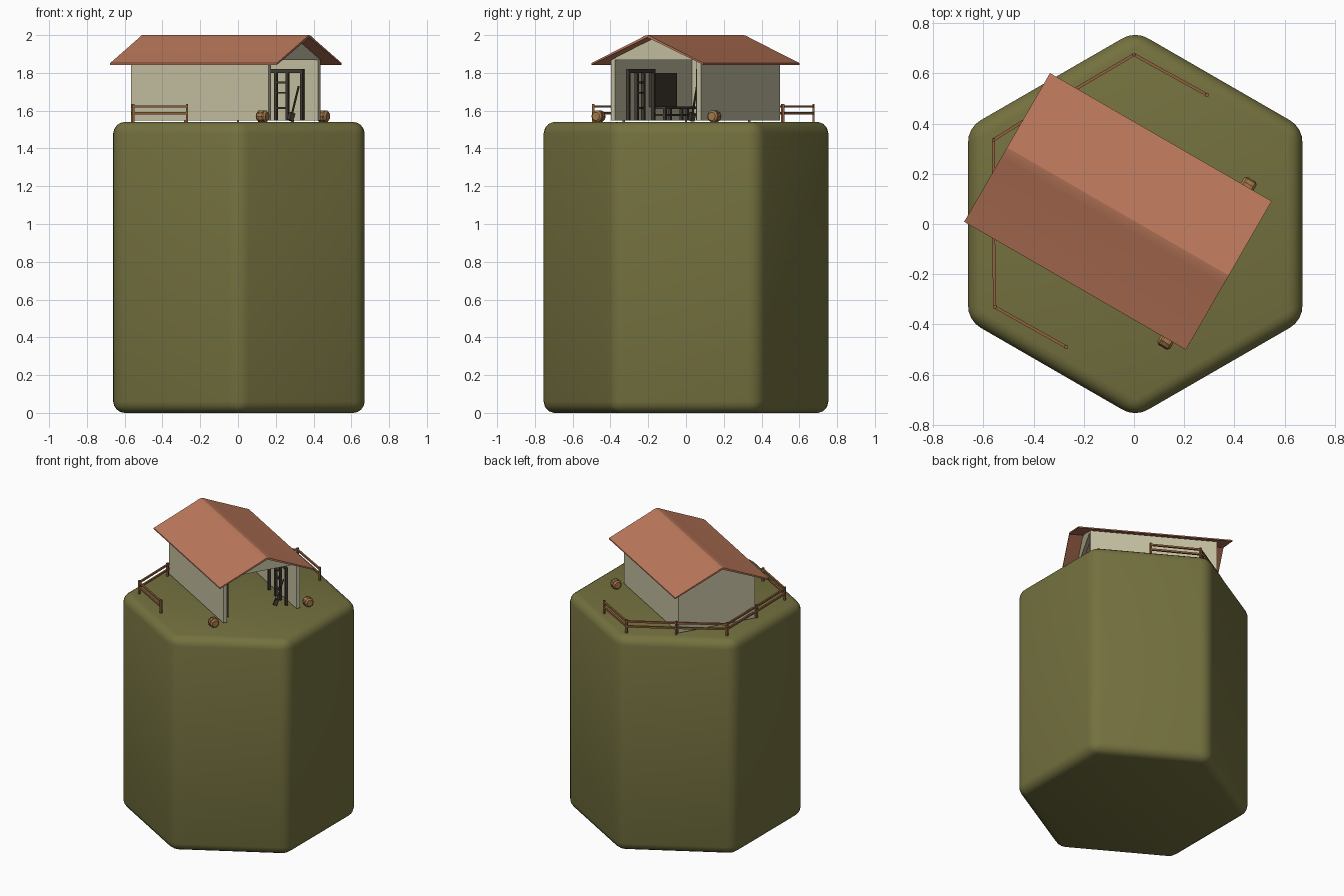
import bpy, bmesh, math
from mathutils import Matrix, Vector

if "Cube" in bpy.data.objects:
    bpy.data.objects.remove(bpy.data.objects["Cube"])

def material(name, r, g, b):
    lin = [((c / 255 + 0.055) / 1.055) ** 2.4 for c in (r, g, b)]
    m = bpy.data.materials.new(name)
    m.diffuse_color = (*lin, 1)
    m.use_nodes = True
    m.node_tree.nodes["Principled BSDF"].inputs["Base Color"].default_value = m.diffuse_color
    return m

OLIVE = material("olive_grass", 116, 113, 63)
ROOF = material("terracotta", 190, 122, 92)
CREAM = material("cream_plaster", 198, 193, 162)
FENCE = material("fence_wood", 146, 98, 62)
HAY = material("straw", 164, 122, 74)
DARK = material("dark_wood", 66, 60, 50)

GROUND = 1.54
# house frame: u runs along the ridge, the open end is at +u
HOUSE = Matrix.Translation((-0.064, 0.05, 0)) @ Matrix.Rotation(math.radians(-30), 4, 'Z')

def finish(name, bm, mat, frame=Matrix(), smooth=None):
    bmesh.ops.recalc_face_normals(bm, faces=bm.faces)
    me = bpy.data.meshes.new(name)
    bm.to_mesh(me)
    bm.free()
    me.transform(frame)
    me.materials.append(mat)
    ob = bpy.data.objects.new(name, me)
    bpy.context.collection.objects.link(ob)
    if smooth:
        bpy.ops.object.select_all(action='DESELECT')
        ob.select_set(True)
        bpy.context.view_layer.objects.active = ob
        bpy.ops.object.shade_smooth_by_angle(angle=math.radians(smooth))
    return ob

def boxes(name, items, mat, frame=HOUSE):
    """items: (x0, x1, y0, y1, z0, z1)"""
    bm = bmesh.new()
    for x0, x1, y0, y1, z0, z1 in items:
        mtx = Matrix.Translation(((x0 + x1) / 2, (y0 + y1) / 2, (z0 + z1) / 2)) @ \
            Matrix.Diagonal((x1 - x0, y1 - y0, z1 - z0, 1))
        bmesh.ops.create_cube(bm, size=1, matrix=mtx)
    return finish(name, bm, mat, frame)

def bars(name, items, mat, frame=Matrix()):
    """items: (start, end, thickness) square beams"""
    bm = bmesh.new()
    for p, q, t in items:
        p, q = Vector(p), Vector(q)
        mtx = Matrix.Translation((p + q) / 2) @ (q - p).to_track_quat('Z', 'Y').to_matrix().to_4x4() @ \
            Matrix.Diagonal((t, t, (q - p).length, 1))
        bmesh.ops.create_cube(bm, size=1, matrix=mtx)
    return finish(name, bm, mat, frame)

def extrude_profile(name, pts, u0, u1, mat, smooth=None):
    """pts in (v, z), swept along u"""
    bm = bmesh.new()
    f = bm.faces.new([bm.verts.new((u0, v, z)) for v, z in pts])
    ext = bmesh.ops.extrude_face_region(bm, geom=[f])['geom']
    bmesh.ops.translate(bm, vec=(u1 - u0, 0, 0),
                        verts=[e for e in ext if isinstance(e, bmesh.types.BMVert)])
    return finish(name, bm, mat, HOUSE, smooth)

# hexagonal ground block with rounded edges
bm = bmesh.new()
bmesh.ops.create_cone(bm, cap_ends=True, segments=6, radius1=0.769, radius2=0.769, depth=GROUND,
                      matrix=Matrix.Translation((0.005, 0, GROUND / 2)))
if max(v.co.y for v in bm.verts) < 0.7:      # points must face +-y
    bmesh.ops.rotate(bm, verts=bm.verts, cent=(0.005, 0, 0), matrix=Matrix.Rotation(math.radians(30), 3, 'Z'))
bmesh.ops.bevel(bm, geom=bm.edges[:], offset=0.06, segments=4, profile=0.5, affect='EDGES')
finish("ground_block", bm, OLIVE, smooth=35)

# walls: two long sides, a closed back gable, an open front with gable above
L, W, T, B, E = 0.42, 0.275, 0.025, 1.548, 1.868
boxes("side_walls", [(-L, L, -W, -W + T, B, E), (-L, L, W - T, W, B, E)], CREAM)
gable = [(-W, E), (W, E), (0.03, 1.977), (-0.03, 1.977)]
extrude_profile("back_wall", [(-W, B), (W, B)] + gable[1:] + [gable[0]], -L, -L + T, CREAM)
extrude_profile("front_gable", gable, L - T, L, CREAM)

# roof: thin gabled sheet with softened ridge
top = [(-0.342, 1.852), (-0.045, 1.982), (-0.02, 1.995), (0, 2.0), (0.02, 1.995), (0.045, 1.982), (0.342, 1.852)]
under = [(0.342, 1.843), (0.0, 1.988), (-0.342, 1.843)]
extrude_profile("roof", top + under, -0.51, 0.51, ROOF, 25)

# slatted rack doors against both inner walls
rack = []
for s in (-1, 1):
    v = sorted((s * 0.205, s * 0.222))
    for u in (0.07, 0.175, 0.245, 0.335):
        rack.append((u, u + 0.016, *v, B, 1.815))
    rack.append((0.07, 0.351, *v, 1.80, 1.82))
    for z in (1.61, 1.69, 1.745):
        rack.append((0.175, 0.261, *v, z, z + 0.01))
boxes("rack_doors", rack, DARK)

# cabinet, shelves and work bench inside
boxes("cabinet", [(-0.17, 0.06, -0.249, -0.21, 1.62, 1.80)], DARK)
boxes("work_bench", [(-0.33, 0.04, -0.245, -0.16, 1.61, 1.622)] +
      [(u, u + 0.015, v, v + 0.015, B, 1.61) for u in (-0.33, -0.15, 0.025) for v in (-0.245, -0.175)] +
      [(-0.33, 0.04, -0.245, -0.17, 1.572, 1.582)], DARK)
boxes("back_shelf", [(-0.394, -0.33, -0.12, 0.16, z, z + 0.01) for z in (1.58, 1.65)] +
      [(-0.394, -0.33, v, v + 0.012, B, 1.66) for v in (-0.12, 0.148)] +
      [(-0.38, -0.345, v, v + 0.03, 1.66, 1.69) for v in (-0.08, 0.0, 0.09)], DARK)
# tools hung on the back wall and leaning by the door
boxes("wall_tools", [(-0.395, -0.385, v, v + 0.02, z, z + h)
                     for v, z, h in ((-0.2, 1.70, .08), (-0.15, 1.74, .05), (-0.08, 1.72, .06), (0.02, 1.74, .05))], DARK)
bars("leaning_shovel", [((0.31, 0.16, B + 0.03), (0.33, 0.2, 1.73), 0.008),
                        ((0.305, 0.15, B), (0.311, 0.163, B + 0.04), 0.026)], DARK, HOUSE)

# fence around the rear and left edges
posts = [(0.29, 0.515), (0, 0.675), (-0.28, 0.51), (-0.56, 0.335), (-0.56, 0), (-0.555, -0.33), (-0.27, -0.49)]
bars("fence_posts", [((x, y, GROUND - 0.01), (x, y, 1.635), 0.013) for x, y in posts], FENCE)
bars("fence_rails", [((*a, z), (*b, z), 0.012) for a, b in zip(posts, posts[1:]) for z in (1.587, 1.622)], FENCE)

# round straw bales with binding straps at the entrance
for i, (x, y) in enumerate(((0.13, -0.463), (0.452, 0.15)), 1):
    place = Matrix.Translation((x, y, GROUND + 0.03)) @ Matrix.Rotation(math.radians(-30), 4, 'Z') @ \
        Matrix.Rotation(math.radians(90), 4, 'Y')
    bm = bmesh.new()
    bmesh.ops.create_cone(bm, cap_ends=True, segments=10, radius1=0.032, radius2=0.032, depth=0.058)
    bmesh.ops.bevel(bm, geom=[e for e in bm.edges if abs(e.verts[0].co.z - e.verts[1].co.z) < 1e-4],
                    offset=0.009, segments=1, affect='EDGES')
    finish(f"straw_bale_{i}", bm, HAY, place)
    bm = bmesh.new()
    for z in (-0.012, 0.012):
        bmesh.ops.create_cone(bm, cap_ends=True, segments=10, radius1=0.0335, radius2=0.0335, depth=0.004,
                              matrix=Matrix.Translation((0, 0, z)))
    finish(f"bale_straps_{i}", bm, FENCE, place)
